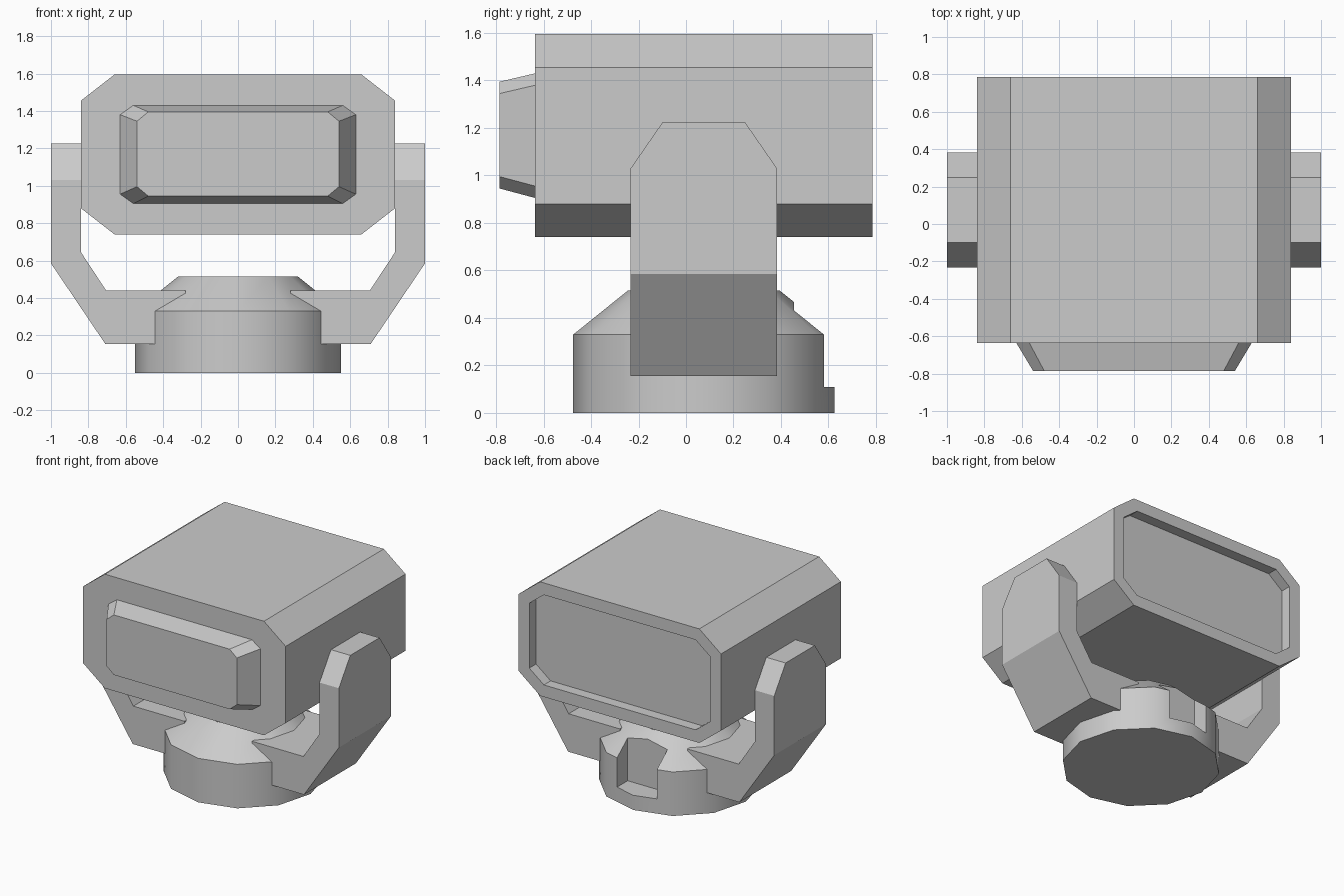
import bpy, bmesh, math
from mathutils import Vector

if "Cube" in bpy.data.objects:
    bpy.data.objects.remove(bpy.data.objects["Cube"], do_unlink=True)

# One plain grey for everything
grey = bpy.data.materials.new("light_grey")
grey.use_nodes = True
grey.diffuse_color = (0.6, 0.6, 0.6, 1)
grey.node_tree.nodes["Principled BSDF"].inputs["Base Color"].default_value = (0.6, 0.6, 0.6, 1)

MOUNT_Y = 0.075  # centre of the base and the arms


def finish(bm, name):
    bmesh.ops.recalc_face_normals(bm, faces=bm.faces)
    mesh = bpy.data.meshes.new(name)
    bm.to_mesh(mesh)
    bm.free()
    mesh.materials.append(grey)
    obj = bpy.data.objects.new(name, mesh)
    bpy.context.collection.objects.link(obj)
    return obj


def octagon(half_x, z0, z1, cut_x, cut_z):
    """Rectangle in the xz plane with its corners cut."""
    a = half_x - cut_x
    return [(half_x, z0 + cut_z), (half_x, z1 - cut_z), (a, z1), (-a, z1),
            (-half_x, z1 - cut_z), (-half_x, z0 + cut_z), (-a, z0), (a, z0)]


def loft(bm, front, y0, back, y1):
    """Join two xz outlines; return the front and back caps."""
    a = [bm.verts.new((x, y0, z)) for x, z in front]
    b = [bm.verts.new((x, y1, z)) for x, z in back]
    n = len(a)
    for i in range(n):
        j = (i + 1) % n
        bm.faces.new((a[i], a[j], b[j], b[i]))
    return bm.faces.new(a), bm.faces.new(b)


# Head: chamfered box with a shallow recess in the back
bm = bmesh.new()
shell = octagon(0.84, 0.74, 1.595, 0.18, 0.14)
_, back = loft(bm, shell, -0.635, shell, 0.785)
bmesh.ops.recalc_face_normals(bm, faces=bm.faces)
bmesh.ops.inset_region(bm, faces=[back], thickness=0.09, use_even_offset=True)
bmesh.ops.inset_region(bm, faces=[back], thickness=0, depth=0)
bmesh.ops.translate(bm, verts=back.verts, vec=(0, -0.08, 0))
bmesh.ops.remove_doubles(bm, verts=bm.verts, dist=0.0001)
finish(bm, "head_shell")

# Front panel: tapered chamfered block
bm = bmesh.new()
loft(bm, octagon(0.54, 0.945, 1.395, 0.06, 0.05), -0.785,
     octagon(0.63, 0.905, 1.43, 0.07, 0.05), -0.635)
finish(bm, "front_panel")

# Arms: bent profile, with the top corners sliced off
arm = [(1, 1.225), (1, 0.585), (0.71, 0.155), (0.28, 0.155),
       (0.28, 0.44), (0.705, 0.44), (0.84, 0.645), (0.84, 1.225)]
for side, name in ((1, "left_arm"), (-1, "right_arm")):
    bm = bmesh.new()
    outline = [(side * x, z) for x, z in arm]
    loft(bm, outline, MOUNT_Y - 0.308, outline, MOUNT_Y + 0.308)
    bmesh.ops.recalc_face_normals(bm, faces=bm.faces)
    for d in (1, -1):
        cut = bmesh.ops.bisect_plane(
            bm, geom=bm.verts[:] + bm.edges[:] + bm.faces[:],
            plane_co=(0, MOUNT_Y + d * 0.308, 1.03),
            plane_no=Vector((0, d * 0.195, 0.135)).normalized(), clear_outer=True)
        edges = [e for e in cut["geom_cut"] if isinstance(e, bmesh.types.BMEdge)]
        bmesh.ops.holes_fill(bm, edges=edges)
    finish(bm, name)

# Base: twelve-sided drum with a conical shoulder
bm = bmesh.new()
rings = []
for radius, z in ((0.55, 0), (0.55, 0.33), (0.32, 0.515)):
    rings.append([bm.verts.new((radius * math.cos(i * math.pi / 6),
                                MOUNT_Y + radius * math.sin(i * math.pi / 6), z))
                  for i in range(12)])
for low, high in zip(rings, rings[1:]):
    for i in range(12):
        j = (i + 1) % 12
        bm.faces.new((low[i], low[j], high[j], high[i]))
bm.faces.new(rings[0])
bm.faces.new(rings[-1])
base = finish(bm, "base")

# Notch in the rear of the base
bm = bmesh.new()
slot = [(-0.165, 0.11), (0.165, 0.11), (0.165, 0.8), (-0.165, 0.8)]
loft(bm, slot, 0.455, slot, 0.9)
cutter = finish(bm, "notch_cutter")
cutter.hide_render = True
mod = base.modifiers.new("notch", 'BOOLEAN')
mod.operation = 'DIFFERENCE'
mod.solver = 'EXACT'
mod.object = cutter
bpy.ops.object.select_all(action='DESELECT')
base.select_set(True)
bpy.context.view_layer.objects.active = base
bpy.ops.object.modifier_apply(modifier=mod.name)
bpy.data.objects.remove(cutter, do_unlink=True)
bpy.ops.object.shade_smooth_by_angle(angle=math.radians(35))
